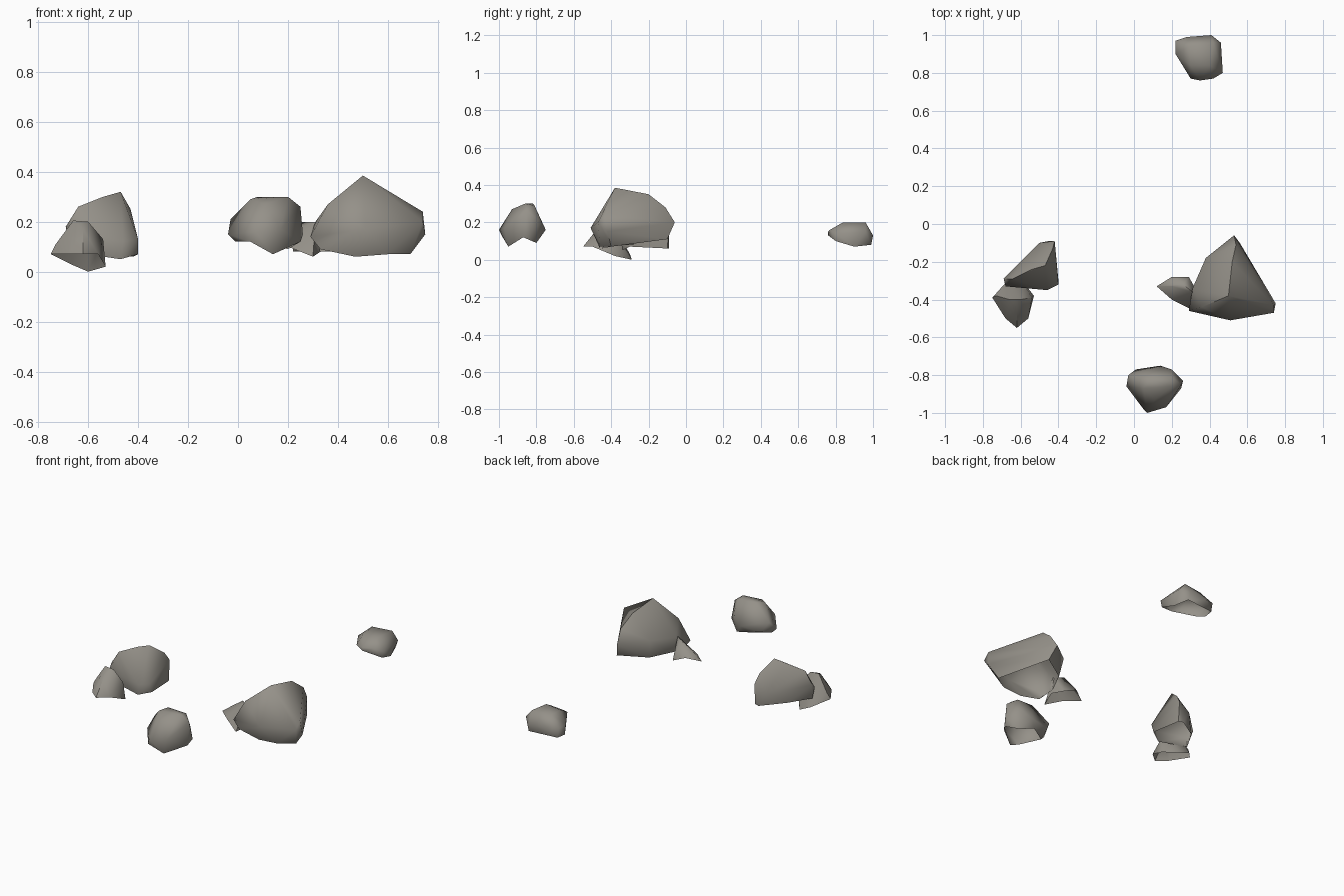
import bpy
import bmesh
import math

# Remove the default object
default_object = bpy.data.objects.get("Cube")
if default_object:
    bpy.data.objects.remove(default_object, do_unlink=True)

# One warm grey for every rock
stone = bpy.data.materials.new("warm grey stone")
stone.use_nodes = True
stone_colour = (.30, .283, .25, 1)
stone.diffuse_color = stone_colour
shader = stone.node_tree.nodes["Principled BSDF"]
shader.inputs["Base Color"].default_value = stone_colour
shader.inputs["Roughness"].default_value = .9


def rock(name, crest, shoulder, rim):
    """Wrap a hull around the crest, shoulder and rim, then open the underside."""
    bm = bmesh.new()
    upper_verts = [bm.verts.new(point) for point in crest + shoulder]
    rim_verts = [bm.verts.new(point) for point in rim]
    bmesh.ops.convex_hull(bm, input=upper_verts + rim_verts)

    # Drop the points that ended up inside the hull
    loose_verts = [vert for vert in bm.verts if not vert.link_faces]
    rim_set = set(rim_verts) - set(loose_verts)
    bmesh.ops.delete(bm, geom=loose_verts, context="VERTS")
    bmesh.ops.recalc_face_normals(bm, faces=bm.faces[:])

    # Open the base: faces that span only the rim and look down
    base_faces = [face for face in bm.faces
                  if face.normal.z < -.3
                  and all(vert in rim_set for vert in face.verts)]
    bmesh.ops.delete(bm, geom=base_faces, context="FACES")

    mesh = bpy.data.meshes.new(name)
    bm.to_mesh(mesh)
    bm.free()
    mesh.materials.append(stone)
    rock_object = bpy.data.objects.new(name, mesh)
    bpy.context.collection.objects.link(rock_object)

    # Soft weathered shading that keeps only the hardest edges
    bpy.ops.object.select_all(action="DESELECT")
    rock_object.select_set(True)
    bpy.context.view_layer.objects.active = rock_object
    bpy.ops.object.shade_smooth_by_angle(angle=math.radians(65))
    return rock_object


# Largest boulder with a pointed crest and a long back slope
rock("large_boulder",
     crest=[(.5, -.38, .385), (.52, -.2, .35), (.54, -.11, .28), (.36, -.44, .27)],
     shoulder=[(.53, -.06, .2), (.74, -.43, .24), (.75, -.42, .15),
               (.74, -.47, .2), (.51, -.51, .17), (.29, -.46, .14),
               (.31, -.34, .2), (.38, -.18, .22)],
     rim=[(.69, -.4, .07), (.6, -.46, .07), (.47, -.46, .06), (.33, -.46, .09),
          (.33, -.34, .1), (.4, -.2, .1), (.56, -.1, .11)])

# Small shard leaning against the large boulder
rock("leaning_shard",
     crest=[(.26, -.32, .2), (.31, -.36, .2)],
     shoulder=[(.2, -.33, .16)],
     rim=[(.12, -.33, .1), (.2, -.4, .1), (.3, -.45, .06),
          (.33, -.35, .08), (.29, -.28, .08), (.2, -.28, .12)])

# Rounded rock at the front
rock("front_rock",
     crest=[(.05, -.87, .29), (.08, -.82, .3), (.2, -.86, .3),
            (.2, -.81, .29), (.25, -.85, .26), (.11, -.93, .27)],
     shoulder=[(.14, -.75, .16), (.2, -.77, .2), (.26, -.83, .15),
               (.17, -.97, .17), (.07, -1, .16), (-.04, -.86, .15),
               (-.03, -.8, .21), (.01, -.77, .15)],
     rim=[(.25, -.87, .12), (.14, -.95, .07), (.05, -.98, .12),
          (-.01, -.85, .12), (.1, -.78, .12), (.2, -.8, .09)])

# Low rock at the back
rock("back_rock",
     crest=[(.3, .84, .19), (.4, .84, .2), (.42, .96, .2), (.29, .94, .2)],
     shoulder=[(.22, .9, .14), (.22, .97, .14), (.28, .99, .13), (.41, 1, .13),
               (.46, .96, .15), (.47, .8, .14), (.42, .77, .16),
               (.35, .76, .15), (.3, .77, .15)],
     rim=[(.42, .99, .08), (.45, .9, .07), (.46, .8, .1), (.35, .76, .13),
          (.25, .86, .09), (.22, .91, .08), (.23, .97, .08)])

# Wedge-shaped boulder on the right
rock("wedge_boulder",
     crest=[(-.47, -.22, .32), (-.54, -.24, .3), (-.64, -.29, .26), (-.43, -.13, .25)],
     shoulder=[(-.42, -.09, .19), (-.4, -.32, .13), (-.46, -.35, .12),
               (-.68, -.33, .15), (-.69, -.29, .18), (-.5, -.1, .15)],
     rim=[(-.4, -.3, .07), (-.47, -.34, .05), (-.67, -.32, .08),
          (-.59, -.19, .08), (-.45, -.09, .06), (-.42, -.1, .06)])

# Smaller companion with a rim that dips towards the back
rock("companion_rock",
     crest=[(-.66, -.4, .205), (-.6, -.4, .2), (-.62, -.47, .17)],
     shoulder=[(-.54, -.39, .13), (-.73, -.38, .11)],
     rim=[(-.75, -.39, .07), (-.68, -.5, .07), (-.62, -.55, .07),
          (-.56, -.5, .07), (-.53, -.38, .02), (-.6, -.29, 0), (-.67, -.3, .03)])
